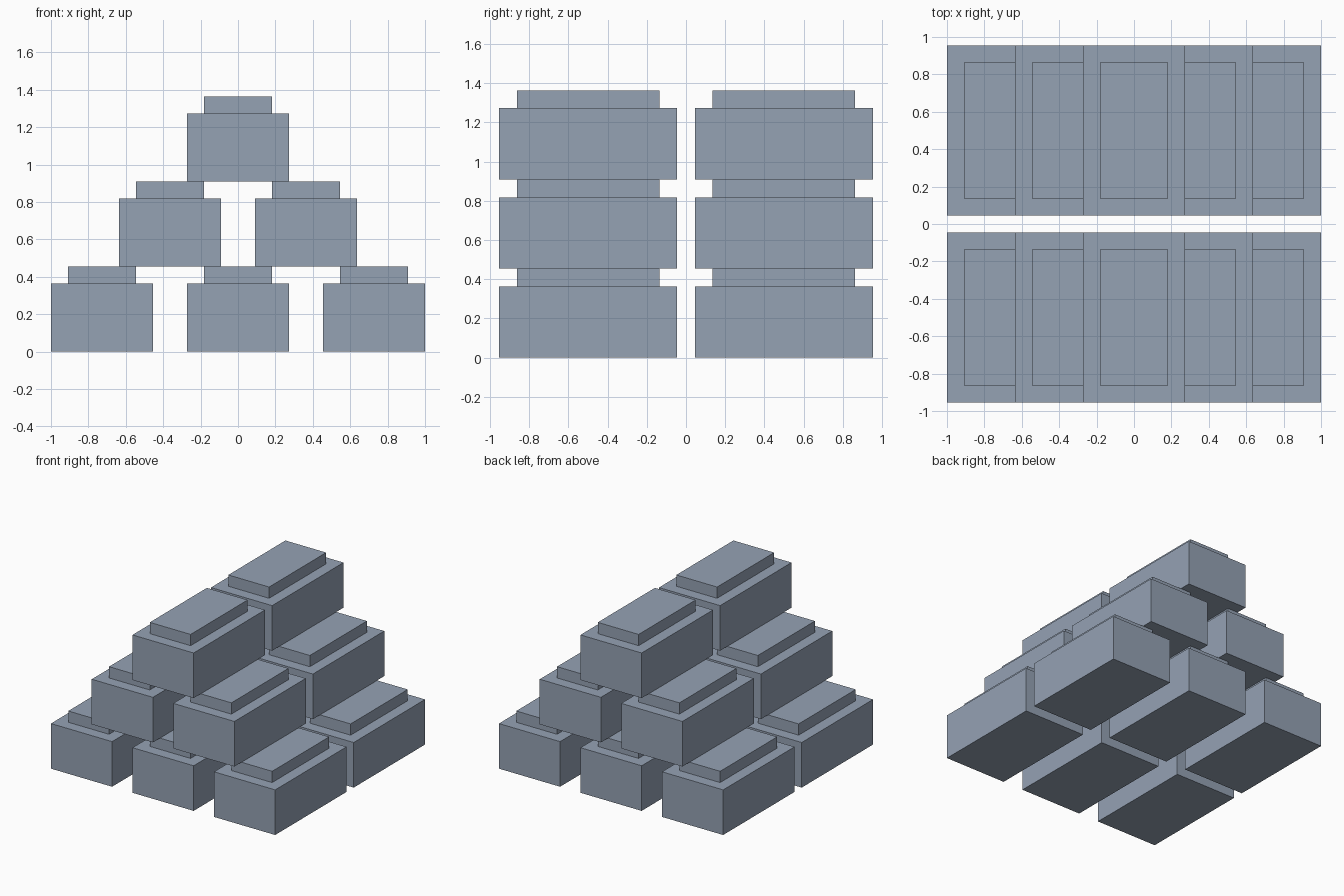
import bpy
import bmesh

cube = bpy.data.objects.get("Cube")
if cube:
    bpy.data.objects.remove(cube, do_unlink=True)

# All sizes are whole multiples of one module
U = 1 / 11
WIDTH, DEPTH, HEIGHT = 6 * U, 10 * U, 4 * U
STEP = U                      # lip inset and raised top height
PITCH_X, PITCH_Y = 8 * U, 11 * U
ROWS = 3

# Single flat colour
steel = bpy.data.materials.new("blue_grey")
steel.use_nodes = True
colour = (0.30, 0.36, 0.455, 1)
steel.diffuse_color = colour
steel.node_tree.nodes["Principled BSDF"].inputs["Base Color"].default_value = colour


def ingot_mesh():
    """Block with a smaller raised step on top, resting on z = 0."""
    bm = bmesh.new()
    bmesh.ops.create_cube(bm, size=1)
    bmesh.ops.translate(bm, verts=bm.verts, vec=(0, 0, 0.5))
    bmesh.ops.scale(bm, verts=bm.verts, vec=(WIDTH, DEPTH, HEIGHT))
    bm.normal_update()
    top = max(bm.faces, key=lambda f: f.calc_center_median().z)
    # Inset the top face, then raise it
    bmesh.ops.inset_region(bm, faces=[top], thickness=STEP, use_even_offset=True)
    raised = bmesh.ops.extrude_discrete_faces(bm, faces=[top])["faces"][0]
    bmesh.ops.translate(bm, verts=raised.verts, vec=(0, 0, STEP))
    bmesh.ops.recalc_face_normals(bm, faces=bm.faces)
    mesh = bpy.data.meshes.new("stepped_block")
    bm.to_mesh(mesh)
    bm.free()
    mesh.materials.append(steel)
    return mesh


# Two identical pyramids, one behind the other
block = ingot_mesh()
for side, y in (("front", -PITCH_Y / 2), ("back", PITCH_Y / 2)):
    for row in range(ROWS):
        count = ROWS - row
        for i in range(count):
            obj = bpy.data.objects.new(f"{side}_block_row{row + 1}_{i + 1}", block)
            obj.location = ((i - (count - 1) / 2) * PITCH_X, y, row * (HEIGHT + STEP))
            bpy.context.collection.objects.link(obj)
